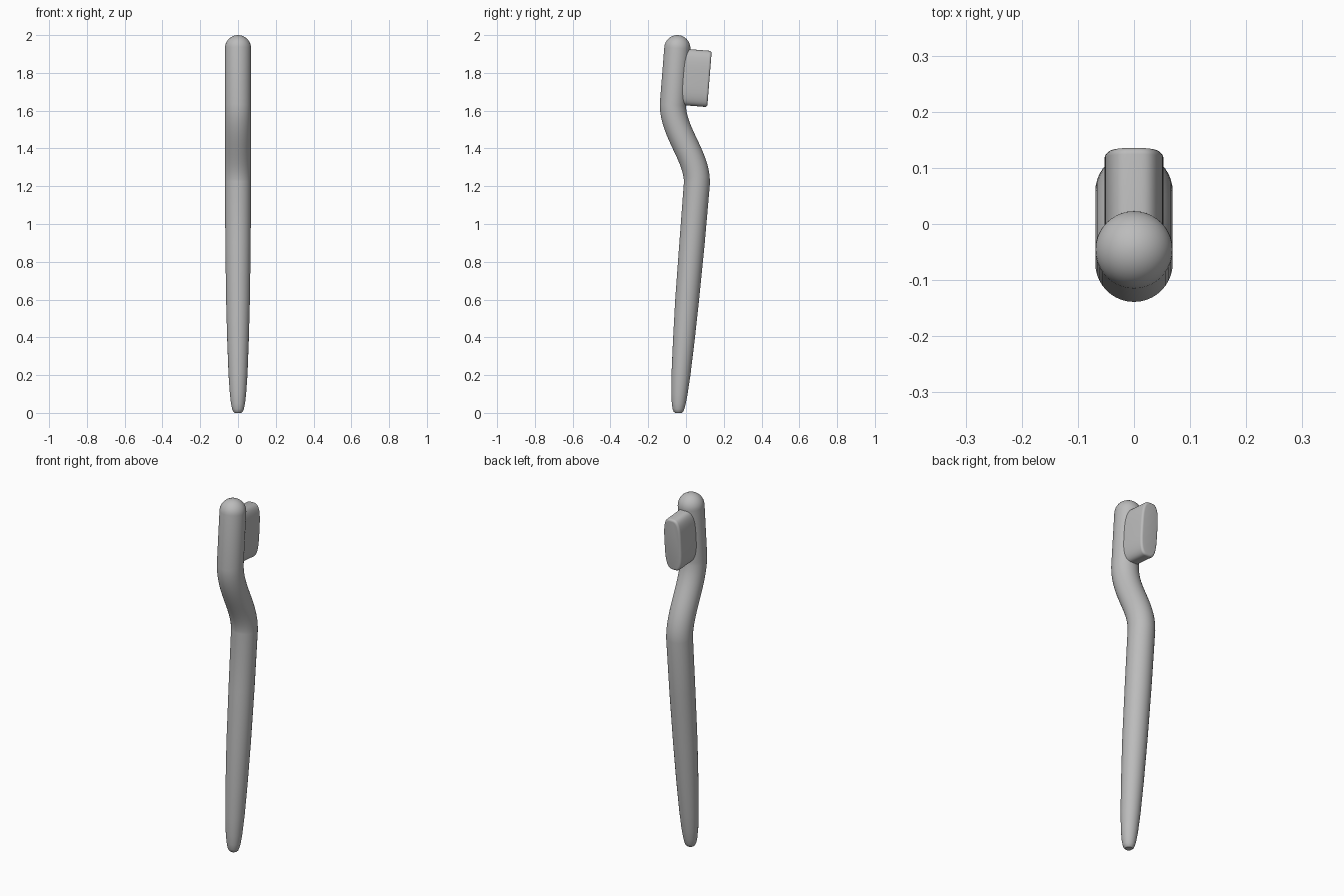
import bpy, bmesh, math
from mathutils import Vector

cube = bpy.data.objects.get("Cube")
if cube:
    bpy.data.objects.remove(cube, do_unlink=True)

grey = bpy.data.materials.new("light grey")
grey.use_nodes = True
colour = (0.5, 0.5, 0.5, 1)
grey.diffuse_color = colour
grey.node_tree.nodes["Principled BSDF"].inputs["Base Color"].default_value = colour

SIDES = 40


def loft(name, rings):
    """Skin a list of closed rings and cap both ends."""
    bm = bmesh.new()
    loops = [[bm.verts.new(p) for p in ring] for ring in rings]
    for a, b in zip(loops, loops[1:]):
        n = len(a)
        for i in range(n):
            j = (i + 1) % n
            bm.faces.new((a[i], a[j], b[j], b[i]))
    bm.faces.new(loops[0])
    bm.faces.new(loops[-1])
    bmesh.ops.recalc_face_normals(bm, faces=bm.faces)
    mesh = bpy.data.meshes.new(name)
    bm.to_mesh(mesh)
    bm.free()
    mesh.materials.append(grey)
    obj = bpy.data.objects.new(name, mesh)
    bpy.context.collection.objects.link(obj)
    bpy.ops.object.select_all(action='DESELECT')
    bpy.context.view_layer.objects.active = obj
    obj.select_set(True)
    bpy.ops.object.shade_smooth_by_angle(angle=math.radians(40))
    return obj


# Tapered grip: (y, z, radius) along the centre line
R = 0.069
path = [(-0.04, 0.0, 0.018), (-0.04, 0.006, 0.025), (-0.04, 0.02, 0.031),
        (-0.038, 0.05, 0.037), (-0.035, 0.1, 0.043), (-0.027, 0.2, 0.05),
        (-0.012, 0.38, 0.057), (0.006, 0.6, 0.063), (0.032, 0.9, 0.067)]

# S-shaped neck
p0, p1 = Vector((0.058, 1.22)), Vector((-0.07, 1.63))
h0, h1 = p0 + Vector((0.0, 0.14)), p1 - Vector((-0.004, 0.15))
for i in range(17):
    t = i / 16
    p = p0 * (1 - t)**3 + h0 * 3 * t * (1 - t)**2 + h1 * 3 * t * t * (1 - t) + p1 * t**3
    path.append((p.x, p.y, R))

# Straight head ending in a dome
axis = Vector((0, 0.08, 1)).normalized()
dome = Vector((0, -0.046, 1.931))
for i in range(10):
    a = math.radians(i * 9.6)
    p = dome + axis * R * math.sin(a)
    path.append((p.y, p.z, R * math.cos(a)))

rings = []
for i, (y, z, r) in enumerate(path):
    before, after = path[max(i - 1, 0)], path[min(i + 1, len(path) - 1)]
    along = Vector((0, after[0] - before[0], after[1] - before[1])).normalized()
    if i < 4:
        along = Vector((0, 0, 1))
    across = Vector((1, 0, 0)).cross(along)
    rings.append([Vector((math.cos(a) * r, y, z)) + across * math.sin(a) * r
                  for a in (math.tau * k / SIDES for k in range(SIDES))])
loft("handle_and_head", rings)

# Bristle block: barrel-sided outline pushed out of the head, with a soft rim
out = Vector((0, axis.z, -axis.y))
centre = Vector((0, -0.057, 1.782))


def outline(depth, inset):
    ring = []
    for k in range(64):
        a = math.tau * k / 64
        c, s = math.cos(a), math.sin(a)
        x = math.copysign(abs(c)**0.6, c) * (0.053 - inset)
        v = math.copysign(abs(s)**0.6, s) * (0.149 - inset)
        ring.append(centre + Vector((x, 0, 0)) + axis * v + out * depth)
    return ring


rim = 0.012
profile = [(0.0, 0.0), (0.17, 0.0)]
for i in range(1, 6):
    a = math.radians(18 * i)
    profile.append((0.17 + rim * math.sin(a), rim * (1 - math.cos(a))))
loft("bristle_block", [outline(d, i) for d, i in profile])
